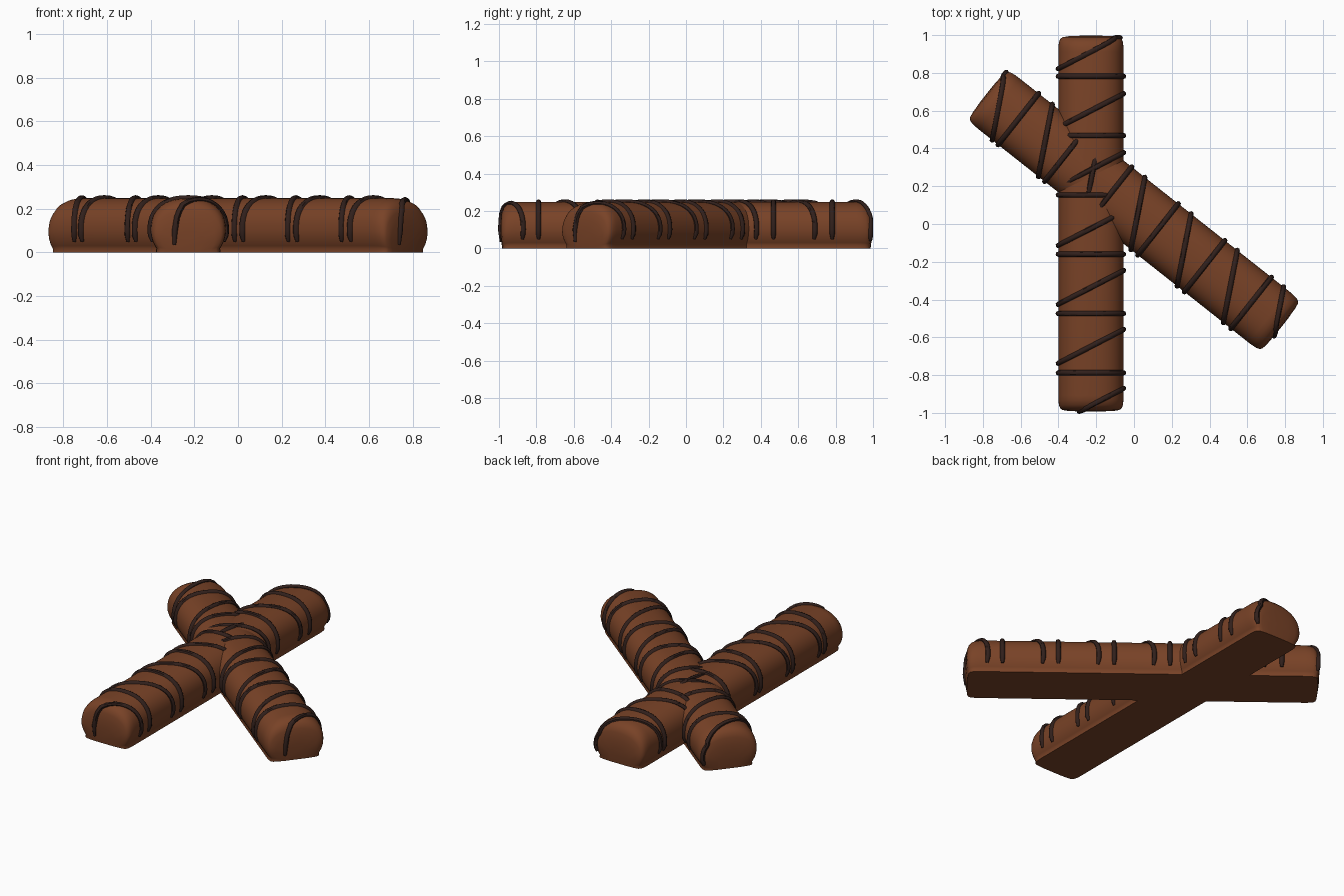
import bpy, bmesh
from math import sin, cos, pi, radians

if "Cube" in bpy.data.objects:
    bpy.data.objects.remove(bpy.data.objects["Cube"])


def material(name, rgb):
    m = bpy.data.materials.new(name)
    m.diffuse_color = (*rgb, 1)
    m.use_nodes = True
    m.node_tree.nodes["Principled BSDF"].inputs["Base Color"].default_value = m.diffuse_color
    return m


MILK = material("milk_chocolate", (0.19, 0.055, 0.02))
DARK = material("dark_chocolate", (0.03, 0.014, 0.011))

# Cross-section: small foot, bulging sides, domed top (right to left)
LOW = [(0.149, 0.0), (0.146, 0.018), (0.153, 0.03), (0.163, 0.05), (0.171, 0.078)]
DOME = [(0.173 * cos(a) ** 0.85, 0.1 + 0.148 * sin(a) ** 0.85)
        for a in [i * pi / 2 / 14 for i in range(14)]]
HALF = LOW + DOME
PROFILE = HALF + [(0, 0.248)] + [(-x, z) for x, z in reversed(HALF)]

# Rounded ends: distance along the bar, width scale, height scale
ENDS = [(0.91, 1, 1), (0.935, 0.995, 0.985), (0.96, 0.98, 0.945),
        (0.978, 0.94, 0.87), (0.987, 0.87, 0.77), (0.992, 0.7, 0.6), (0.995, 0.4, 0.4)]


def end_scale(y):
    y = abs(y)
    if y <= ENDS[0][0]:
        return 1, 1
    for (y0, a0, b0), (y1, a1, b1) in zip(ENDS, ENDS[1:]):
        if y <= y1:
            t = (y - y0) / (y1 - y0)
            return a0 + t * (a1 - a0), b0 + t * (b1 - b0)
    return ENDS[-1][1:]


def make_bar(name, loc, rot):
    bm = bmesh.new()
    stations = [(-y, a, b) for y, a, b in reversed(ENDS)] + ENDS
    rings = []
    for y, sx, sz in stations:
        ring = []
        for x, z in PROFILE:
            # the ends tuck in slightly towards the foot
            tuck = 0.01 * max(0, 1 - z * sz / 0.08) * (abs(y) - 0.91) / 0.085
            ring.append(bm.verts.new((x * sx, y - tuck * (1 if y > 0 else -1), z * sz)))
        rings.append(ring)
    n = len(PROFILE)
    for r0, r1 in zip(rings, rings[1:]):
        for i in range(n):
            j = (i + 1) % n
            bm.faces.new((r0[i], r0[j], r1[j], r1[i]))
    bm.faces.new(rings[0])
    bm.faces.new(rings[-1])
    bmesh.ops.recalc_face_normals(bm, faces=bm.faces)
    me = bpy.data.meshes.new(name)
    bm.to_mesh(me)
    bm.free()
    me.materials.append(MILK)
    ob = bpy.data.objects.new(name, me)
    bpy.context.collection.objects.link(ob)
    finish(ob, loc, rot)


def finish(ob, loc, rot):
    ob.location, ob.rotation_euler = loc, (0, 0, rot)
    bpy.ops.object.select_all(action='DESELECT')
    bpy.context.view_layer.objects.active = ob
    ob.select_set(True)
    if ob.type == 'CURVE':
        bpy.ops.object.convert(target='MESH')
    bpy.ops.object.shade_smooth_by_angle(angle=radians(45))


def stripe(y_left, y_right):
    """Drizzle path over the bar from the right side to the left side."""
    pts = []
    for x, z in PROFILE[3:-3]:
        y = y_left + (y_right - y_left) * (x + 0.173) / 0.346
        if y < -0.988:          # runs off the end and down its face
            px = pts[-1][0]
            pts += [(px - 0.01, -0.99, 0.16), (px - 0.02, -0.994, 0.1), (px - 0.022, -0.99, 0.035)]
            break
        y = min(y, 0.984)
        sx, sz = end_scale(y)
        pts.append((x * sx, y, z * sz))
    return pts


def make_drizzle(name, loc, rot):
    cu = bpy.data.curves.new(name, 'CURVE')
    cu.dimensions = '3D'
    cu.bevel_depth = 0.014
    cu.bevel_resolution = 2
    cu.use_fill_caps = True
    paths = [stripe(0.78 - 0.314 * i, 0.78 - 0.314 * i) for i in range(6)]
    paths += [stripe(0.82 - 0.312 * i, 1.0 - 0.312 * i) for i in range(7)]
    for pts in paths:
        sp = cu.splines.new('POLY')
        sp.points.add(len(pts) - 1)
        for p, c in zip(sp.points, pts):
            p.co = (*c, 1)
        sp.points[0].radius = sp.points[-1].radius = 0.6
    cu.materials.append(DARK)
    ob = bpy.data.objects.new(name, cu)
    bpy.context.collection.objects.link(ob)
    finish(ob, loc, rot)


# Two identical bars crossing each other
for label, loc, rot in [("straight", (-0.228, 0.002, 0), 0),
                        ("slanted", (0.0, 0.072, 0), radians(51.7))]:
    make_bar(label + "_bar", loc, rot)
    make_drizzle(label + "_drizzle", loc, rot)
